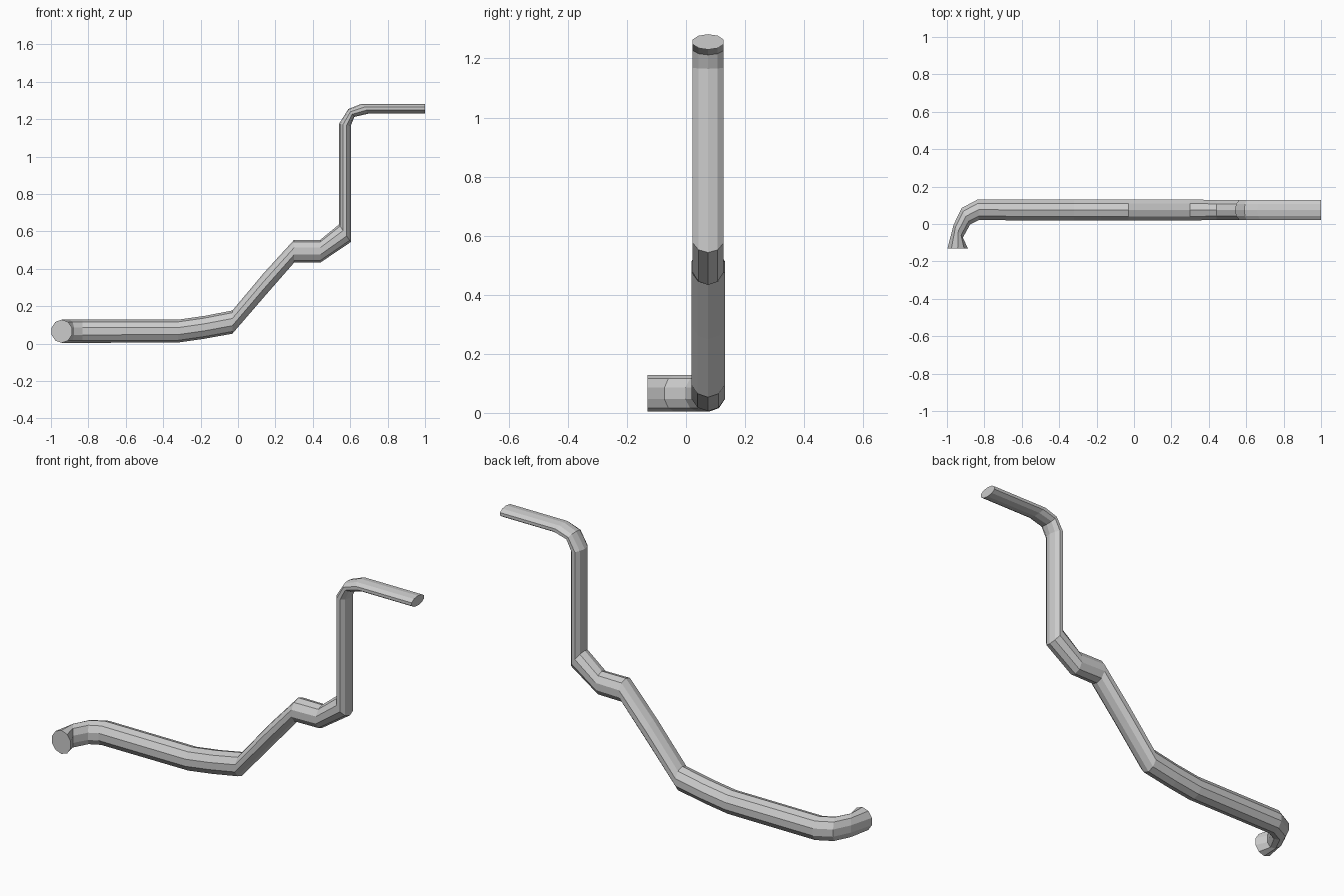
import bpy, bmesh, math
from mathutils import Vector

if "Cube" in bpy.data.objects:
    bpy.data.objects.remove(bpy.data.objects["Cube"])

SIDES = 10
PHASE = math.pi / SIDES


def ring(centre, a, b):
    return [Vector(centre) + Vector(a) * math.cos(PHASE + 2 * math.pi * i / SIDES)
            + Vector(b) * math.sin(PHASE + 2 * math.pi * i / SIDES) for i in range(SIDES)]


rings = []

# Mouth and sideways elbow: outer (x, y), inner (x, y) seen from above
for ox, oy, ix, iy in [(-1.0, -0.13, -0.885, -0.13), (-0.965, 0.0, -0.914, -0.075),
                       (-0.922, 0.088, -0.875, -0.005), (-0.834, 0.135, -0.83, 0.018)]:
    rings.append(ring(((ox + ix) / 2, (oy + iy) / 2, 0.066),
                      ((ox - ix) / 2, (oy - iy) / 2, 0), (0, 0, 0.062)))

# Run, ramp, step, riser and flattened outlet: top (x, z), bottom (x, z), half width
for tx, tz, bx, bz, w in [(-0.32, 0.128, -0.32, 0.006, 0.06), (-0.18, 0.148, -0.18, 0.026, 0.06),
                          (-0.03, 0.177, -0.03, 0.053, 0.06), (0.14, 0.38, 0.14, 0.25, 0.06),
                          (0.30, 0.555, 0.30, 0.433, 0.06), (0.44, 0.555, 0.44, 0.433, 0.055),
                          (0.54, 0.637, 0.603, 0.543, 0.055), (0.54, 1.175, 0.603, 1.165, 0.055),
                          (0.59, 1.254, 0.622, 1.212, 0.055), (0.66, 1.282, 0.70, 1.23, 0.055),
                          (1.0, 1.282, 1.0, 1.23, 0.055)]:
    rings.append(ring(((tx + bx) / 2, 0.075, (tz + bz) / 2), (0, w, 0),
                      ((tx - bx) / 2, 0, (tz - bz) / 2)))

# Skin the rings into one capped pipe
bm = bmesh.new()
loops = [[bm.verts.new(p) for p in r] for r in rings]
for r0, r1 in zip(loops, loops[1:]):
    for i in range(SIDES):
        j = (i + 1) % SIDES
        bm.faces.new((r0[i], r0[j], r1[j], r1[i]))
bm.faces.new(loops[0])
bm.faces.new(loops[-1])
bmesh.ops.recalc_face_normals(bm, faces=bm.faces[:])
mesh = bpy.data.meshes.new("bent_pipe")
bm.to_mesh(mesh)
bm.free()
bpy.context.collection.objects.link(bpy.data.objects.new("bent_pipe", mesh))
